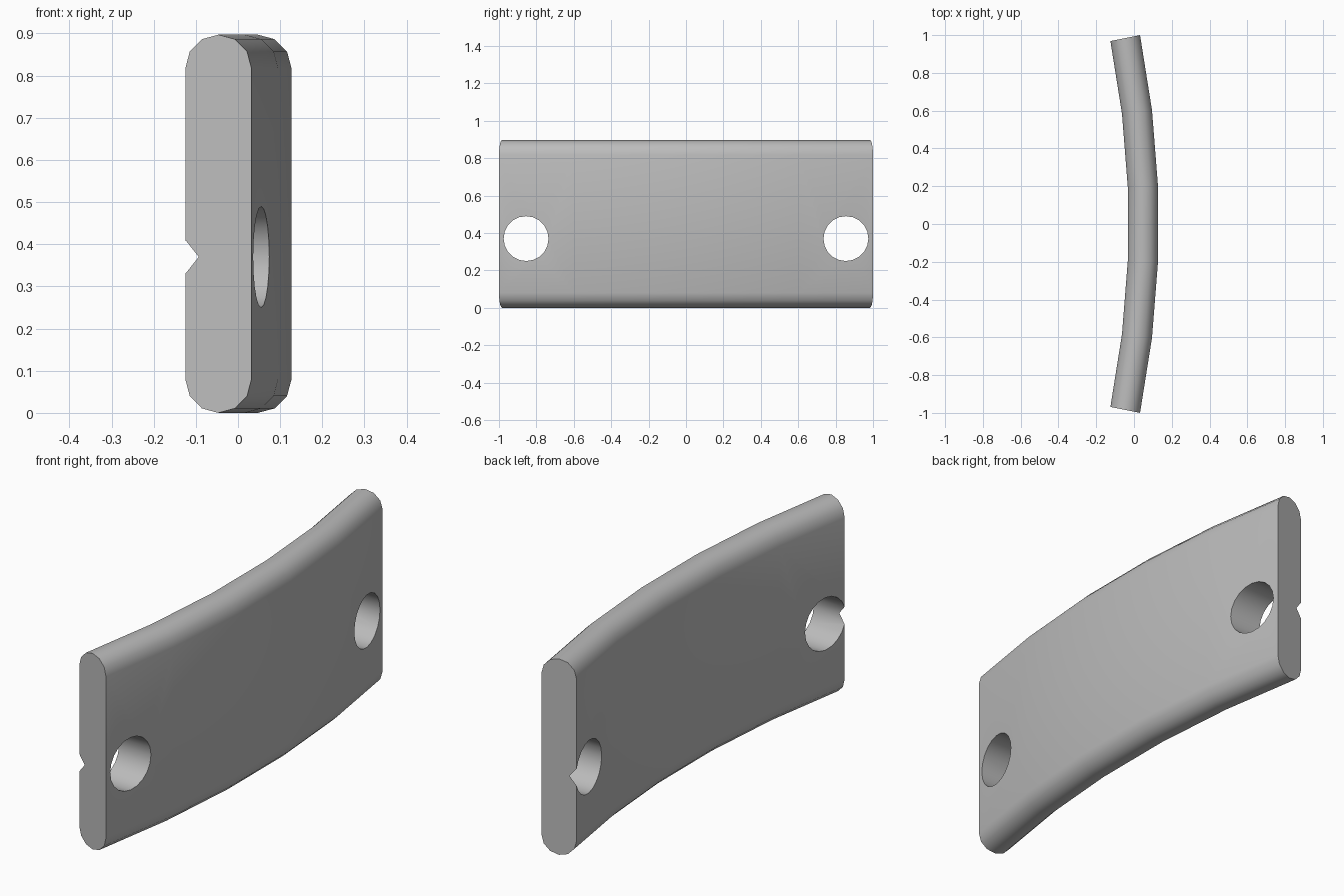
import bpy
import bmesh
import math

cube = bpy.data.objects.get("Cube")
if cube:
    bpy.data.objects.remove(cube, do_unlink=True)

HEIGHT = 0.897
HALF_THICK = 0.08
OUTER_R = 5.1
SPREAD = math.asin(1 / OUTER_R)
SEGMENTS = 5
APEX = 0.127

grey = bpy.data.materials.new("plain_grey")
grey.use_nodes = True
colour = (0.5, 0.5, 0.5, 1)
grey.diffuse_color = colour
grey.node_tree.nodes["Principled BSDF"].inputs["Base Color"].default_value = colour


def make_object(name, bm):
    bmesh.ops.recalc_face_normals(bm, faces=bm.faces)
    mesh = bpy.data.meshes.new(name)
    bm.to_mesh(mesh)
    bm.free()
    mesh.materials.append(grey)
    obj = bpy.data.objects.new(name, mesh)
    bpy.context.collection.objects.link(obj)
    return obj


# Cross-section with fully rounded top and bottom: (radial offset, z)
section = []
for centre_z, start in ((HEIGHT - HALF_THICK, 0), (HALF_THICK, 180)):
    for i in range(7):
        a = math.radians(start + 30 * i)
        section.append((HALF_THICK * math.cos(a), centre_z + HALF_THICK * math.sin(a)))

# Curved plate: the section swept along a shallow arc
bm = bmesh.new()
centre_x = APEX - OUTER_R * math.cos(SPREAD / SEGMENTS)
rings = []
for i in range(SEGMENTS + 1):
    a = SPREAD * (2 * i / SEGMENTS - 1)
    ring = []
    for offset, z in section:
        r = OUTER_R - HALF_THICK + offset
        ring.append(bm.verts.new((centre_x + r * math.cos(a), r * math.sin(a), z)))
    rings.append(ring)
for r0, r1 in zip(rings, rings[1:]):
    for j in range(len(section)):
        k = (j + 1) % len(section)
        bm.faces.new((r0[j], r0[k], r1[k], r1[j]))
bm.faces.new(rings[0])
bm.faces.new(rings[-1])
plate = make_object("curved_plate", bm)

# Bolt holes through both ends, just breaking the inner end edges
for side, y in (("front", -0.855), ("back", 0.855)):
    bm = bmesh.new()
    bmesh.ops.create_cone(bm, cap_ends=True, segments=20, radius1=0.12,
                          radius2=0.12, depth=1)
    cutter = make_object(side + "_hole_cutter", bm)
    cutter.rotation_euler = (0, math.pi / 2, math.pi if y < 0 else 0)
    # put a cylinder vertex on the outermost point of the hole
    cutter.location = (0, y, 0.37)
    cutter.hide_render = True
    cutter.hide_set(True)
    cut = plate.modifiers.new(side + "_hole", "BOOLEAN")
    cut.operation = "DIFFERENCE"
    cut.solver = "EXACT"
    cut.object = cutter

# Bake the holes, then smooth the rounded surfaces
bpy.context.view_layer.update()
baked = bpy.data.meshes.new_from_object(
    plate.evaluated_get(bpy.context.evaluated_depsgraph_get()))
plate.modifiers.clear()
plate.data = baked
for obj in [o for o in bpy.data.objects if o.name.endswith("_hole_cutter")]:
    bpy.data.objects.remove(obj, do_unlink=True)

bpy.ops.object.select_all(action="DESELECT")
plate.select_set(True)
bpy.context.view_layer.objects.active = plate
bpy.ops.object.shade_smooth_by_angle(angle=math.radians(40))
